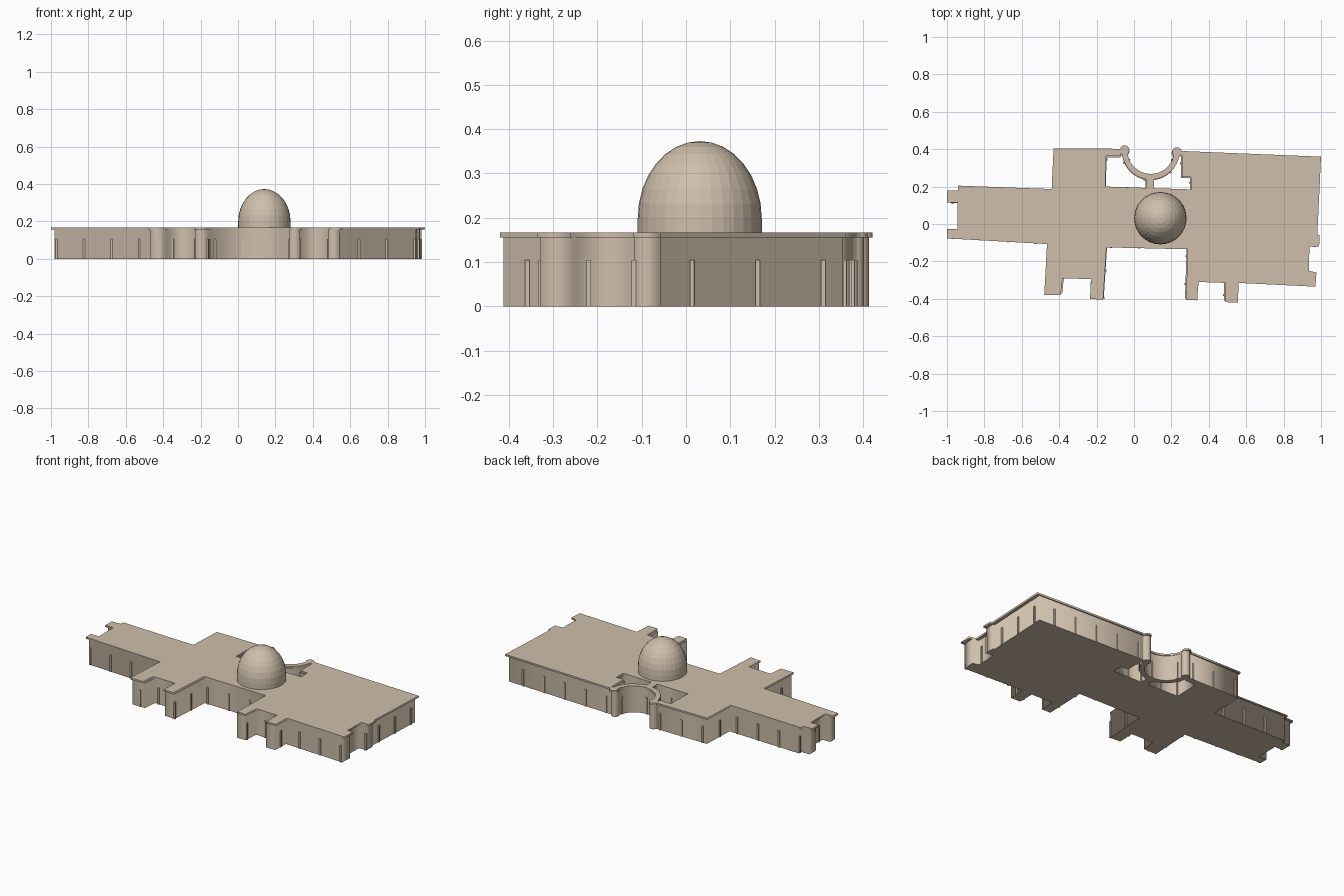
import bpy, bmesh, math
from mathutils import Vector, Matrix

if "Cube" in bpy.data.objects:
    bpy.data.objects.remove(bpy.data.objects["Cube"])

stone = bpy.data.materials.new("sandstone")
stone.diffuse_color = (0.62, 0.52, 0.41, 1)
stone.use_nodes = True
stone.node_tree.nodes["Principled BSDF"].inputs["Base Color"].default_value = stone.diffuse_color

WALL_H, ROOF_H = 0.156, 0.167
OVERHANG = 1.02          # roof is the wall plan scaled about the origin
BAY = 0.0148 * 10        # spacing of the wall strips


def arc(cx, cy, r, a0, a1, n):
    return [(cx + r * math.cos(math.radians(a0 + (a1 - a0) * i / n)),
             cy + r * math.sin(math.radians(a0 + (a1 - a0) * i / n))) for i in range(n + 1)]


def finish(bm, name):
    bmesh.ops.remove_doubles(bm, verts=bm.verts, dist=1e-5)
    bmesh.ops.recalc_face_normals(bm, faces=bm.faces)
    me = bpy.data.meshes.new(name)
    bm.to_mesh(me)
    bm.free()
    me.materials.append(stone)
    ob = bpy.data.objects.new(name, me)
    bpy.context.collection.objects.link(ob)
    return ob


def slab(name, loops, z0, z1, scale):
    """Extrude a plan with holes by way of a filled 2D curve."""
    cu = bpy.data.curves.new(name + "_plan", 'CURVE')
    cu.dimensions, cu.fill_mode = '2D', 'BOTH'
    cu.extrude = (z1 - z0) / 2
    for pts in loops:
        sp = cu.splines.new('POLY')
        sp.points.add(len(pts) - 1)
        for p, (x, y) in zip(sp.points, pts):
            p.co = (x * scale, y * scale, 0, 1)
        sp.use_cyclic_u = True
    tmp = bpy.data.objects.new(name + "_plan", cu)
    bpy.context.collection.objects.link(tmp)
    bpy.context.view_layer.update()
    me = bpy.data.meshes.new_from_object(tmp.evaluated_get(bpy.context.evaluated_depsgraph_get()))
    bm = bmesh.new()
    bm.from_mesh(me)
    bmesh.ops.translate(bm, verts=bm.verts, vec=(0, 0, (z0 + z1) / 2))
    bpy.data.objects.remove(tmp)
    bpy.data.curves.remove(cu)
    bpy.data.meshes.remove(me)
    return finish(bm, name)


# Roof plan, starting at the front of the left wing and going clockwise
CX, CY = 0.09, 0.393     # centre of the curved recess
left_wing = [(-0.465, -0.107), (-1, -0.077), (-1, -0.027), (-0.945, -0.027), (-0.945, 0.115),
             (-1, 0.115), (-1, 0.18), (-0.94, 0.18), (-0.94, 0.205), (-0.44, 0.187),
             (-0.43, 0.405), (-0.075, 0.402)]
recess = (arc(-0.05, 0.396, 0.025, 170, -45, 10) + arc(CX, CY, 0.125, 188, 346, 20)
          + arc(0.23, 0.385, 0.025, 225, 5, 10))
right_body = [(0.262, 0.39), (1, 0.36), (0.98, -0.058), (0.992, -0.058), (0.99, -0.12),
              (0.938, -0.12), (0.935, -0.25), (0.975, -0.26), (0.97, -0.335)]
front_arms = [(0.56, -0.315), (0.555, -0.42), (0.49, -0.418), (0.49, -0.315), (0.345, -0.31),
              (0.338, -0.408), (0.278, -0.405), (0.287, -0.135), (-0.147, -0.125),
              (-0.165, -0.405), (-0.235, -0.4), (-0.23, -0.295), (-0.382, -0.29),
              (-0.392, -0.38), (-0.48, -0.38)]
outline = left_wing + recess + right_body + front_arms
court_left = ([(-0.153, 0.2), (-0.15, 0.363), (-0.075, 0.363), (-0.07, 0.378)]
              + arc(CX, CY, 0.155, 188, 260, 10) + [(0.064, 0.193)])
court_right = ([(0.107, 0.191)] + arc(CX, CY, 0.155, 276, 347, 10)
               + [(0.248, 0.368), (0.257, 0.37), (0.256, 0.252), (0.305, 0.25), (0.307, 0.185)])
loops = [outline, court_left, court_right]

# Walls and overhanging flat roof
slab("walls", loops, 0, WALL_H, 1 / OVERHANG)
slab("roof_slab", loops, WALL_H, ROOF_H, 1)

# Thin strips spaced evenly along every wall
bm = bmesh.new()
for pts, start in zip(loops, (0.072, 0.0, 0.0)):
    d = start
    for a, b in zip(pts, pts[1:] + pts[:1]):
        a, b = Vector(a) / OVERHANG, Vector(b) / OVERHANG
        e = b - a
        while d < e.length:
            p = a + e * (d / e.length)
            m = (Matrix.Translation((p.x, p.y, 0.0525))
                 @ Matrix.Rotation(math.atan2(e.y, e.x), 4, 'Z')
                 @ Matrix.Diagonal((0.01, 0.01, 0.105, 1)))
            bmesh.ops.create_cube(bm, size=1, matrix=m)
            d += BAY
        d -= e.length
finish(bm, "wall_strips")

# Faceted dome on a short drum, spun from one profile
bm = bmesh.new()
profile = [(0.14, 0.16)] + [(0.14 * math.cos(t), 0.198 + 0.175 * math.sin(t))
                            for t in (math.pi / 2 * i / 8 for i in range(9))]
vs = [bm.verts.new((r, 0, z)) for r, z in profile]
es = [bm.edges.new(p) for p in zip(vs, vs[1:])]
bmesh.ops.spin(bm, geom=vs + es, axis=(0, 0, 1), cent=(0, 0, 0), angle=math.tau, steps=32,
               use_merge=True)
dome = finish(bm, "dome")
dome.location = (0.141, 0.031, 0)
